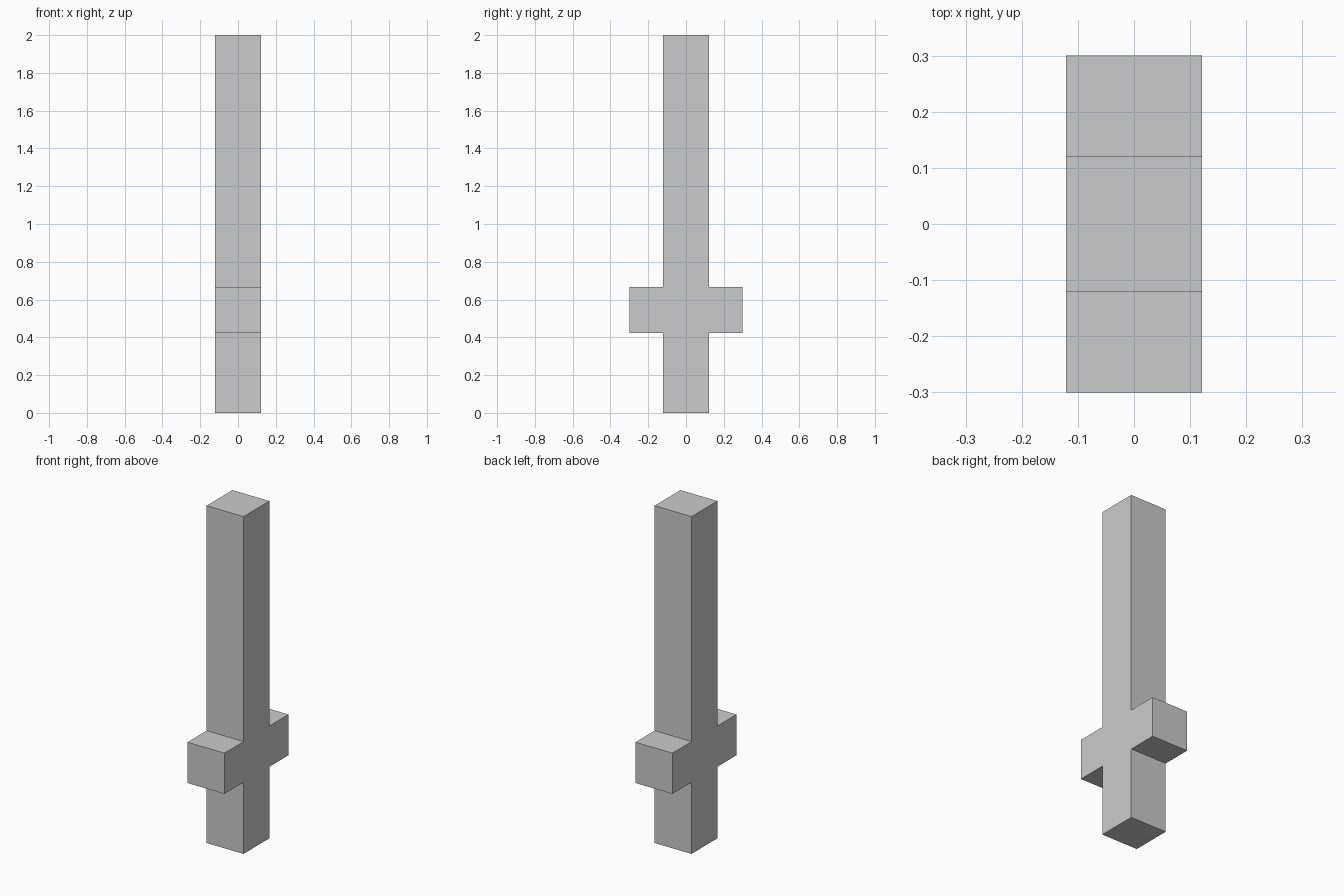
import bpy
import bmesh

cube = bpy.data.objects.get("Cube")
if cube:
    bpy.data.objects.remove(cube, do_unlink=True)

HALF = 0.121                # half thickness of post and arms
REACH = 0.30                # how far the arms reach in y
LOW, HIGH, TOP = 0.424, 0.666, 2.0

# Plain grey material
grey = bpy.data.materials.new("plain_grey")
grey.use_nodes = True
colour = (0.6, 0.6, 0.6, 1.0)
grey.diffuse_color = colour
shader = next(n for n in grey.node_tree.nodes if n.type == "BSDF_PRINCIPLED")
shader.inputs["Base Color"].default_value = colour

# Cross outline: one side, then its mirror image
side = [(HALF, 0), (HALF, LOW), (REACH, LOW), (REACH, HIGH), (HALF, HIGH), (HALF, TOP)]
outline = side + [(-y, z) for y, z in reversed(side)]

# Post with front and back arms, extruded across x as one solid
bm = bmesh.new()
face = bm.faces.new([bm.verts.new((-HALF, y, z)) for y, z in outline])
result = bmesh.ops.extrude_face_region(bm, geom=[face], use_keep_orig=True)
moved = [g for g in result["geom"] if isinstance(g, bmesh.types.BMVert)]
bmesh.ops.translate(bm, verts=moved, vec=(2 * HALF, 0, 0))
bmesh.ops.recalc_face_normals(bm, faces=bm.faces)

mesh = bpy.data.meshes.new("cross_post")
bm.to_mesh(mesh)
bm.free()
mesh.materials.append(grey)
post = bpy.data.objects.new("cross_post", mesh)
bpy.context.collection.objects.link(post)
